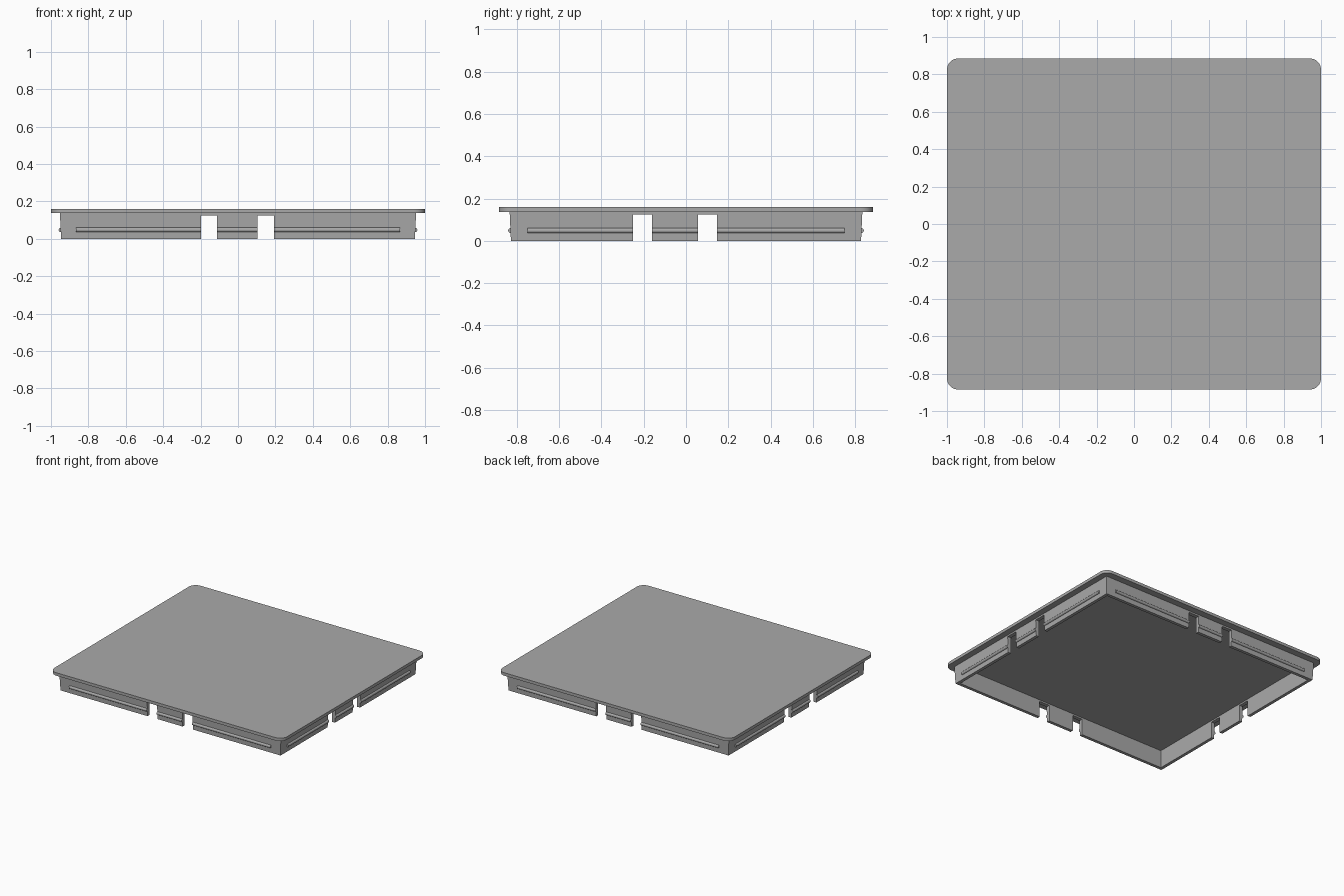
import bpy, bmesh, math
from mathutils import Vector

cube = bpy.data.objects.get("Cube")
if cube:
    bpy.data.objects.remove(cube, do_unlink=True)

grey = bpy.data.materials.new("plain grey")
grey.use_nodes = True
grey.diffuse_color = (0.4, 0.4, 0.4, 1)
grey.node_tree.nodes["Principled BSDF"].inputs["Base Color"].default_value = (0.4, 0.4, 0.4, 1)


def finish(name, bm):
    bmesh.ops.recalc_face_normals(bm, faces=bm.faces)
    mesh = bpy.data.meshes.new(name)
    bm.to_mesh(mesh)
    bm.free()
    mesh.materials.append(grey)
    obj = bpy.data.objects.new(name, mesh)
    bpy.context.collection.objects.link(obj)
    return obj


def block(name, low, high, taper=0.0, radius=0.0):
    """Box between two corners; its base is drawn in by taper, its upright edges rounded."""
    bm = bmesh.new()
    bmesh.ops.create_cube(bm, size=1)
    low, high = Vector(low), Vector(high)
    mid, size = (low + high) / 2, high - low
    for v in bm.verts:
        inset = taper if v.co.z < 0 else 0
        v.co = Vector((mid.x + v.co.x * (size.x - 2 * inset),
                       mid.y + v.co.y * (size.y - 2 * inset),
                       mid.z + v.co.z * size.z))
    if radius:
        upright = [e for e in bm.edges if abs(e.verts[0].co.z - e.verts[1].co.z) > 0.001]
        bmesh.ops.bevel(bm, geom=upright, offset=radius, segments=8,
                        profile=0.5, affect='EDGES')
    return finish(name, bm)


def rod(name, start, end, radius, sides):
    start, end = Vector(start), Vector(end)
    bm = bmesh.new()
    bmesh.ops.create_cone(bm, cap_ends=True, segments=sides, radius1=radius,
                          radius2=radius, depth=(end - start).length)
    turn = (end - start).to_track_quat('Z', 'Y')
    for v in bm.verts:
        v.co = turn @ v.co + (start + end) / 2
    return finish(name, bm)


def cut(target, cutter):
    mod = target.modifiers.new("cut", 'BOOLEAN')
    mod.object, mod.operation, mod.solver = cutter, 'DIFFERENCE', 'EXACT'
    bpy.context.view_layer.objects.active = target
    bpy.ops.object.modifier_apply(modifier=mod.name)
    bpy.data.objects.remove(cutter, do_unlink=True)


def smooth(obj):
    bpy.ops.object.select_all(action='DESELECT')
    obj.select_set(True)
    bpy.context.view_layer.objects.active = obj
    bpy.ops.object.shade_smooth_by_angle(angle=math.radians(35))


# Top plate with rounded corners and six holes
plate = block("top_plate", (-1, -0.885, 0.137), (1, 0.885, 0.16), radius=0.06)
for x in (0.024, 0.136, 0.248):
    for y in (0.323, 0.435):
        cut(plate, rod("hole_cutter", (x, y, 0), (x, y, 0.3), 0.024, 24))
smooth(plate)

# Slightly tapered skirt, hollow inside
HALF_X, HALF_Y, WALL = 0.952, 0.834, 0.03
skirt = block("skirt_wall", (-HALF_X, -HALF_Y, 0), (HALF_X, HALF_Y, 0.137), taper=0.006)
inner_x, inner_y = HALF_X - WALL, HALF_Y - WALL
cut(skirt, block("hollow_cutter", (-inner_x, -inner_y, -0.1), (inner_x, inner_y, 0.3)))

# Notches running through opposite walls
NOTCH_X = ((-0.198, -0.112), (0.104, 0.192))
NOTCH_Y = ((-0.25, -0.16), (0.057, 0.147))
for a, b in NOTCH_X:
    cut(skirt, block("notch_cutter", (a, -2, -0.1), (b, 2, 0.125)))
for a, b in NOTCH_Y:
    cut(skirt, block("notch_cutter", (-2, a, -0.1), (2, b, 0.125)))


# Snap ridges on the outside, broken at the notches
def spans(reach, notches):
    stops = [-reach] + [edge for notch in notches for edge in notch] + [reach]
    return zip(stops[::2], stops[1::2])


RIDGE_Z, RIDGE_R = 0.048, 0.012
for side, front_back, left_right in ((-1, "front", "right"), (1, "back", "left")):
    y, x = side * (HALF_Y - 0.005), side * (HALF_X - 0.005)
    for a, b in spans(0.866, NOTCH_X):
        smooth(rod(front_back + "_ridge", (a, y, RIDGE_Z), (b, y, RIDGE_Z), RIDGE_R, 16))
    for a, b in spans(0.75, NOTCH_Y):
        smooth(rod(left_right + "_ridge", (x, a, RIDGE_Z), (x, b, RIDGE_Z), RIDGE_R, 16))
